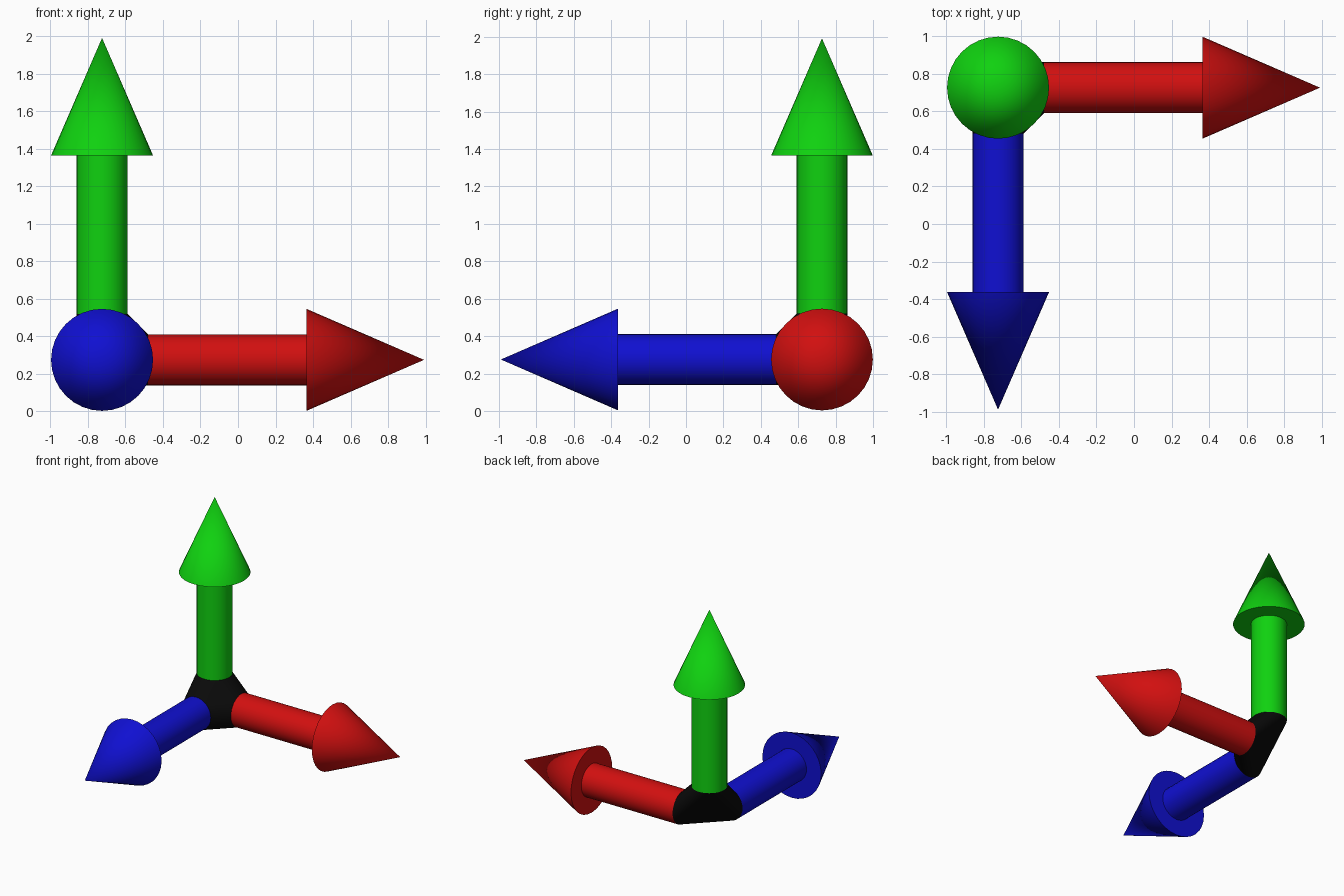
import bpy, bmesh
from math import radians
from mathutils import Vector, Matrix

cube = bpy.data.objects.get("Cube")
if cube:
    bpy.data.objects.remove(cube)

ORIGIN = Vector((-0.725, 0.727, 0.275))
SIDES = 32
SHAFT_R, HEAD_R = 0.136, 0.272
START, NECK, TIP = 0.245, 1.09, 1.717


def material(name, colour):
    mat = bpy.data.materials.new(name)
    mat.use_nodes = True
    mat.diffuse_color = (*colour, 1)
    mat.node_tree.nodes["Principled BSDF"].inputs["Base Color"].default_value = (*colour, 1)
    return mat


def finish(name, bm, mat, angle=35):
    bmesh.ops.recalc_face_normals(bm, faces=bm.faces)
    mesh = bpy.data.meshes.new(name)
    bm.to_mesh(mesh)
    bm.free()
    mesh.materials.append(mat)
    obj = bpy.data.objects.new(name, mesh)
    obj.location = ORIGIN
    bpy.context.collection.objects.link(obj)
    bpy.ops.object.select_all(action='DESELECT')
    obj.select_set(True)
    bpy.context.view_layer.objects.active = obj
    bpy.ops.object.shade_smooth_by_angle(angle=radians(angle))


def tube(bm, direction, r1, r2, start, end):
    """Cylinder or cone along a direction from the joint centre."""
    turn = direction.to_track_quat('Z', 'Y').to_matrix().to_4x4()
    place = turn @ Matrix.Translation((0, 0, (start + end) / 2))
    bmesh.ops.create_cone(bm, cap_ends=True, segments=SIDES, radius1=r1, radius2=r2,
                          depth=end - start, matrix=place)


ARROWS = {
    "red": (Vector((1, 0, 0)), (0.64, 0.005, 0.005)),
    "blue": (Vector((0, -1, 0)), (0.005, 0.005, 0.64)),
    "green": (Vector((0, 0, 1)), (0.005, 0.64, 0.005)),
}

# Three arrows, each a shaft and a pointed head
for name, (direction, colour) in ARROWS.items():
    mat = material(name, colour)
    bm = bmesh.new()
    tube(bm, direction, SHAFT_R, SHAFT_R, START, NECK)
    finish(name + "_shaft", bm, mat)
    bm = bmesh.new()
    tube(bm, direction, HEAD_R, 0, NECK, TIP)
    finish(name + "_head", bm, mat)

# Corner joint: hull around the three shaft ends
bm = bmesh.new()
for direction, _ in ARROWS.values():
    turn = direction.to_track_quat('Z', 'Y').to_matrix().to_4x4()
    bmesh.ops.create_circle(bm, segments=SIDES, radius=SHAFT_R,
                            matrix=turn @ Matrix.Translation((0, 0, START)))
hull = bmesh.ops.convex_hull(bm, input=bm.verts)
finish("corner_joint", bm, material("black", (0.003, 0.003, 0.003)))
